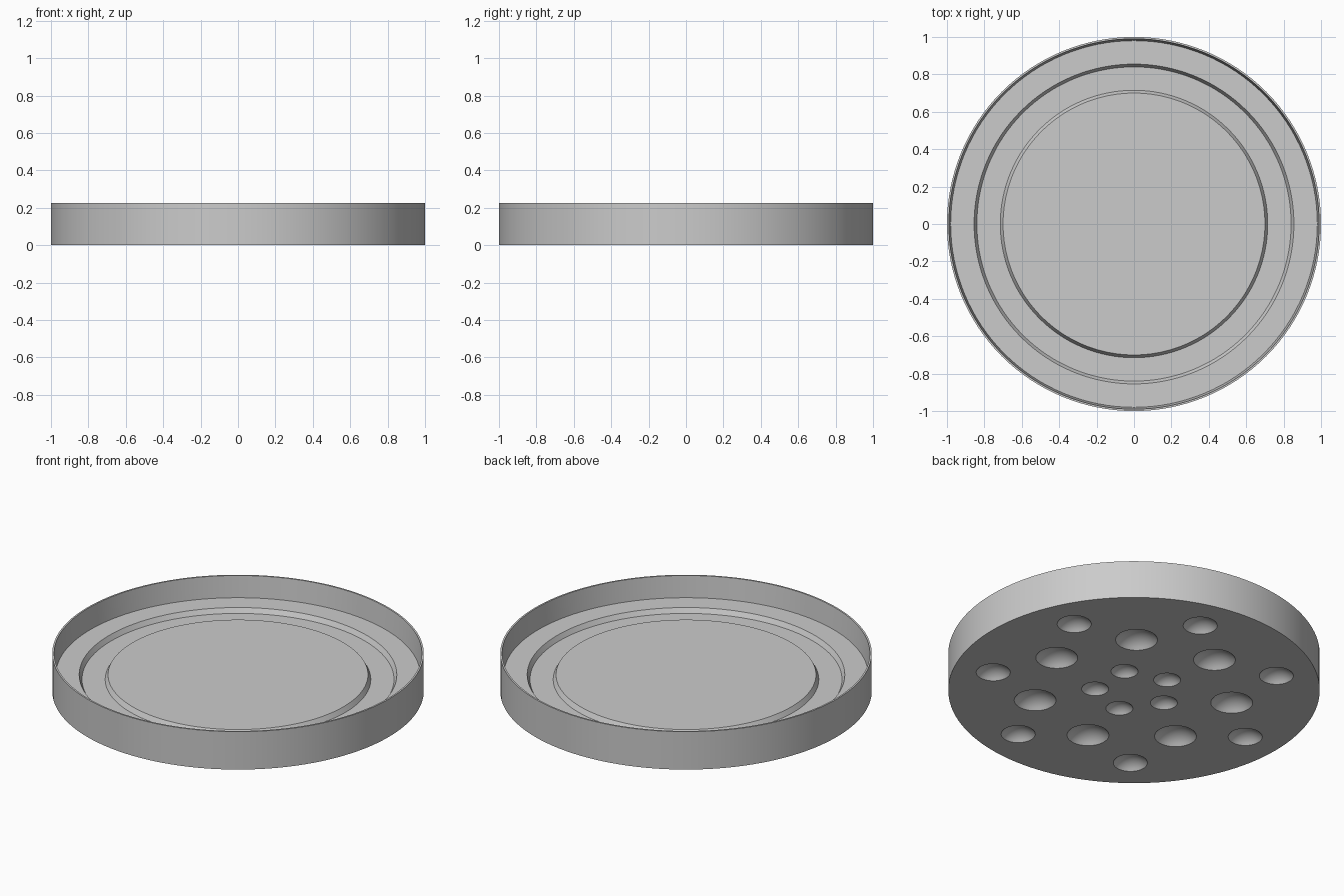
import bpy, bmesh, math

if "Cube" in bpy.data.objects:
    bpy.data.objects.remove(bpy.data.objects["Cube"])

SEG = 128        # sides of the dish
HOLE_SEG = 40    # sides of each dimple
CAP_RINGS = 7    # rings down each dimple

grey = bpy.data.materials.new("light grey")
grey.diffuse_color = (0.6, 0.6, 0.6, 1)
grey.use_nodes = True
grey.node_tree.nodes["Principled BSDF"].inputs["Base Color"].default_value = grey.diffuse_color

bm = bmesh.new()


def circle(cx, cy, r, z, n):
    return [bm.verts.new((cx + r * math.cos(2 * math.pi * i / n),
                          cy + r * math.sin(2 * math.pi * i / n), z))
            for i in range(n)]


def bridge(a, b):
    n = len(a)
    for i in range(n):
        j = (i + 1) % n
        bm.faces.new((a[i], a[j], b[j], b[i]))


def loop_edges(ring):
    return [bm.edges.new((ring[i - 1], ring[i])) for i in range(len(ring))]


# Underside border and the dimple openings: (count, ring radius, radius, start)
base = circle(0, 0, 1.0, 0.0, SEG)
border = loop_edges(base)
dimples = []
for count, ring, rad, start in ((7, 0.543, 0.113, 0.0),
                                (7, 0.782, 0.092, math.pi),
                                (5, 0.21, 0.073, math.pi)):
    for k in range(count):
        a = start + 2 * math.pi * k / count
        cx, cy = ring * math.cos(a), ring * math.sin(a)
        rim = circle(cx, cy, rad, 0.0, HOLE_SEG)
        border += loop_edges(rim)
        dimples.append((cx, cy, rad, rim))

# Flat underside around the openings
bmesh.ops.triangle_fill(bm, edges=border, use_beauty=True, normal=(0, 0, -1))

# Shallow spherical dimples
for cx, cy, rad, rim in dimples:
    depth = 0.5 * rad
    ball = (rad * rad + depth * depth) / (2 * depth)
    edge_angle = math.asin(rad / ball)
    previous = rim
    for s in range(1, CAP_RINGS):
        t = edge_angle * (1 - s / CAP_RINGS)
        z = depth - ball + ball * math.cos(t)
        current = circle(cx, cy, ball * math.sin(t), z, HOLE_SEG)
        bridge(previous, current)
        previous = current
    tip = bm.verts.new((cx, cy, depth))
    for i in range(HOLE_SEG):
        bm.faces.new((previous[i - 1], previous[i], tip))

# Outer wall, thin rim, recessed floor, ring groove and centre plate
previous = base
for r, z in ((1.0, 0.225), (0.99, 0.225), (0.98, 0.098), (0.855, 0.098),
             (0.84, 0.07), (0.715, 0.07), (0.70, 0.098)):
    current = circle(0, 0, r, z, SEG)
    bridge(previous, current)
    previous = current
bm.faces.new(previous)

bmesh.ops.recalc_face_normals(bm, faces=bm.faces[:])
for face in bm.faces:
    face.smooth = True
for edge in bm.edges:
    edge.smooth = edge.calc_face_angle(0.0) < math.radians(25)

mesh = bpy.data.meshes.new("dish")
bm.to_mesh(mesh)
bm.free()
mesh.materials.append(grey)
dish = bpy.data.objects.new("dish", mesh)
bpy.context.collection.objects.link(dish)
